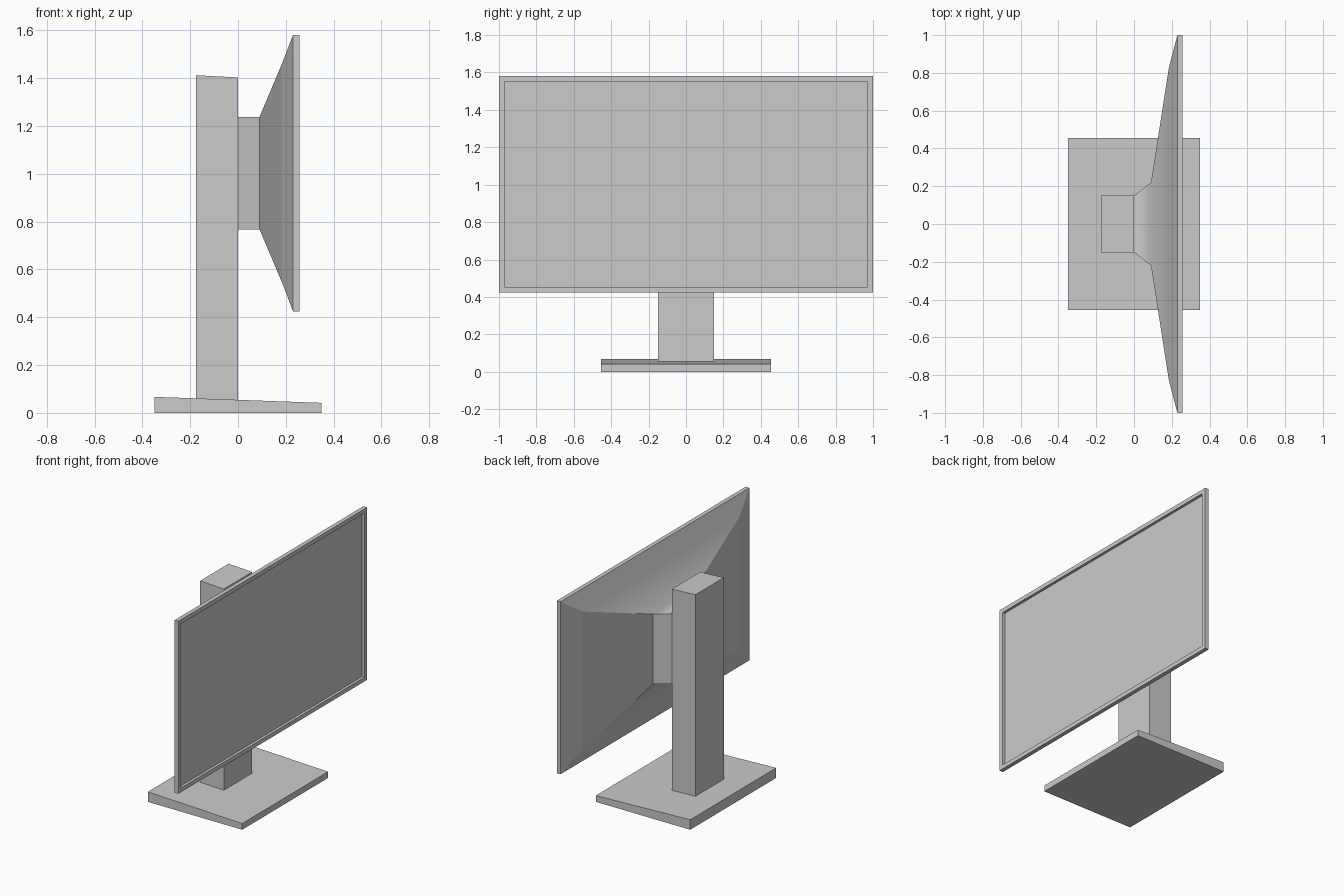
import bpy, bmesh

if "Cube" in bpy.data.objects:
    bpy.data.objects.remove(bpy.data.objects["Cube"])

CENTRE_Z = 1.003


def finish(name, bm):
    bmesh.ops.recalc_face_normals(bm, faces=bm.faces[:])
    mesh = bpy.data.meshes.new(name)
    bm.to_mesh(mesh)
    bm.free()
    obj = bpy.data.objects.new(name, mesh)
    bpy.context.collection.objects.link(obj)
    return obj


def prism(name, profile, half_width):
    """Side profile (x, z) extruded along y."""
    bm = bmesh.new()
    face = bm.faces.new([bm.verts.new((x, -half_width, z)) for x, z in profile])
    side = bmesh.ops.extrude_face_region(bm, geom=[face])["geom"]
    verts = [v for v in side if isinstance(v, bmesh.types.BMVert)]
    bmesh.ops.translate(bm, verts=verts, vec=(0, 2 * half_width, 0))
    return finish(name, bm)


def loft(name, sections, smooth=False):
    """Rectangles (x, half width, half height) joined along x, ends capped."""
    bm = bmesh.new()
    rings = [[bm.verts.new((x, sy * w, CENTRE_Z + sz * h))
              for sy, sz in ((-1, -1), (1, -1), (1, 1), (-1, 1))]
             for x, w, h in sections]
    for a, b in zip(rings, rings[1:]):
        for i in range(4):
            j = (i + 1) % 4
            face = bm.faces.new((a[i], a[j], b[j], b[i]))
            # top and bottom slopes blend softly, the sides stay faceted
            face.smooth = smooth and i in (0, 2)
    bm.faces.new(rings[0])
    bm.faces.new(rings[-1])
    return finish(name, bm)


# Wedge-shaped foot
prism("base", [(-0.35, 0), (0.35, 0), (0.35, 0.042), (-0.35, 0.067)], 0.455)

# Upright with a slightly sloped top
prism("column", [(-0.175, 0.055), (0, 0.05), (0, 1.403), (-0.175, 1.412)], 0.15)

# Mount flaring into the tapered rear shell
loft("rear_housing", [(0, 0.15, 0.235), (0.09, 0.22, 0.235),
                      (0.185, 0.83, 0.46), (0.23, 1.0, 0.578)], smooth=True)

# Frame with the recessed screen
loft("display_panel", [(0.23, 1.0, 0.578), (0.258, 1.0, 0.578),
                       (0.258, 0.97, 0.55), (0.24, 0.97, 0.55)])
